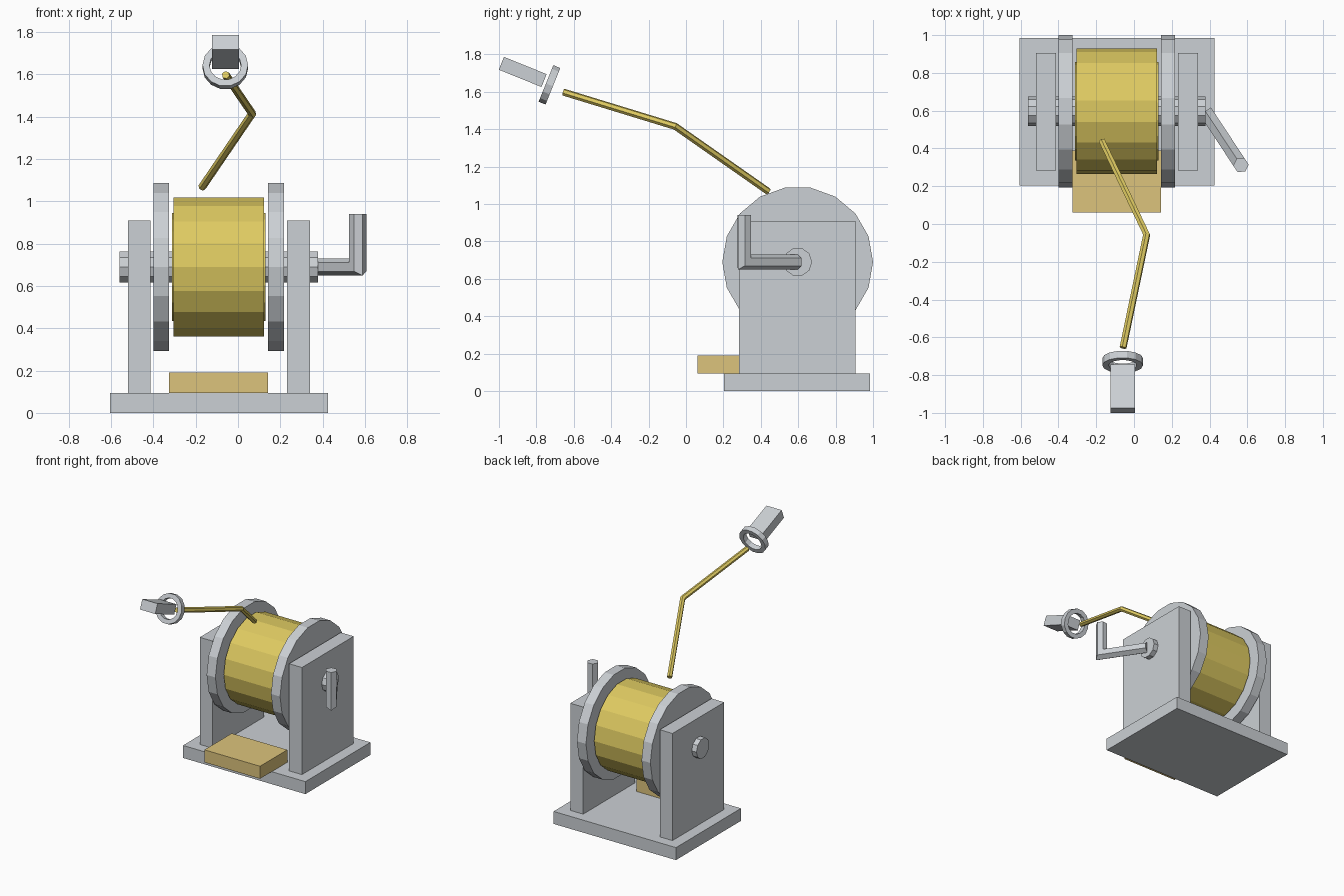
import bpy, bmesh
from math import cos, sin, pi, radians, tau
from mathutils import Vector, Matrix

cube = bpy.data.objects.get("Cube")
if cube:
    bpy.data.objects.remove(cube, do_unlink=True)


def material(name, rgb):
    m = bpy.data.materials.new(name)
    m.use_nodes = True
    m.diffuse_color = (*rgb, 1)
    m.node_tree.nodes["Principled BSDF"].inputs["Base Color"].default_value = (*rgb, 1)
    return m


STEEL = material("pale steel", (0.60, 0.63, 0.66))
GOLD = material("golden rope", (0.73, 0.59, 0.12))
WOOD = material("light wood", (0.72, 0.55, 0.20))


def finish(bm, name, mat):
    bmesh.ops.recalc_face_normals(bm, faces=bm.faces)
    me = bpy.data.meshes.new(name)
    bm.to_mesh(me)
    bm.free()
    me.materials.append(mat)
    ob = bpy.data.objects.new(name, me)
    bpy.context.collection.objects.link(ob)
    return ob


def box(name, xs, ys, zs, mat):
    lo, hi = Vector((xs[0], ys[0], zs[0])), Vector((xs[1], ys[1], zs[1]))
    bm = bmesh.new()
    bmesh.ops.create_cube(bm, size=1, matrix=Matrix.Translation((lo + hi) / 2)
                          @ Matrix.Diagonal((*(hi - lo), 1)))
    return finish(bm, name, mat)


def drum_part(name, x0, x1, radius, sides, mat):
    """Cylinder along x, centred on the drum axis."""
    bm = bmesh.new()
    place = Matrix.Translation(((x0 + x1) / 2, AXIS_Y, AXIS_Z)) @ Matrix.Rotation(pi / 2, 4, 'Y')
    bmesh.ops.create_cone(bm, cap_ends=True, segments=sides, radius1=radius,
                          radius2=radius, depth=x1 - x0, matrix=place)
    return finish(bm, name, mat)


def tube(name, points, radius, up, mat, sides=6):
    """Mitred tube through the points."""
    pts = [Vector(p) for p in points]
    dirs = [(b - a).normalized() for a, b in zip(pts, pts[1:])]
    d = dirs[0]
    u = Vector(up)
    u = (u - d * u.dot(d)).normalized()
    v = d.cross(u)
    bm = bmesh.new()
    ring = [bm.verts.new(pts[0] + radius * (cos(tau * i / sides) * u + sin(tau * i / sides) * v))
            for i in range(sides)]
    bm.faces.new(ring)
    for k, d in enumerate(dirs):
        p = pts[k + 1]
        n = d + dirs[k + 1] if k + 1 < len(dirs) else d
        new = [bm.verts.new(w.co + d * ((p - w.co).dot(n) / d.dot(n))) for w in ring]
        for i in range(sides):
            j = (i + 1) % sides
            bm.faces.new((ring[i], ring[j], new[j], new[i]))
        ring = new
    bm.faces.new(ring)
    return finish(bm, name, mat)


AXIS_Y, AXIS_Z = 0.597, 0.69

# Stand
box("base_plate", (-0.605, 0.425), (0.203, 0.985), (0, 0.095), STEEL)
box("right_support", (-0.52, -0.413), (0.283, 0.905), (0.095, 0.91), STEEL)
box("left_support", (0.232, 0.34), (0.283, 0.905), (0.095, 0.91), STEEL)
box("front_ledge", (-0.326, 0.142), (0.062, 0.39), (0.095, 0.19), WOOD)

# Spool with its flanges and axle
drum_part("axle", -0.56, 0.378, 0.077, 10, STEEL)
drum_part("right_flange", -0.40, -0.326, 0.403, 18, STEEL)
drum_part("left_flange", 0.142, 0.218, 0.403, 18, STEEL)
drum_part("rope_drum", -0.305, 0.122, 0.333, 18, GOLD)
drum_part("rope_core", -0.312, 0.129, 0.26, 18, GOLD)

# Crank arm and grip
tube("crank_handle", [(0.378, 0.597, 0.69), (0.566, 0.312, 0.69), (0.566, 0.312, 0.94)],
     0.041, (0, 0, 1), STEEL)

# Loose rope
tube("loose_rope", [(-0.17, 0.44, 1.067), (0.067, -0.057, 1.415), (-0.058, -0.655, 1.598)],
     0.019, (0, 0, 1), GOLD)

# Ring at the rope end, spun from a square section
bm = bmesh.new()
section = [bm.verts.new((r, 0, z)) for r, z in
           ((0.075, -0.02), (0.108, -0.02), (0.108, 0.02), (0.075, 0.02))]
edges = [bm.edges.new((section[i - 1], section[i])) for i in range(4)]
bmesh.ops.spin(bm, geom=section + edges, cent=(0, 0, 0), axis=(0, 0, 1),
               angle=tau, steps=14, use_merge=True)
bmesh.ops.remove_doubles(bm, verts=bm.verts, dist=0.0005)
ring = finish(bm, "end_ring", STEEL)
ring.location = (-0.06, -0.73, 1.637)
ring.rotation_euler.x = radians(68)

# Tilted block beyond the ring
block = box("end_block", (-0.064, 0.064), (-0.123, 0.123), (-0.037, 0.037), STEEL)
block.location = (-0.06, -0.873, 1.706)
block.rotation_euler.x = radians(-22)
